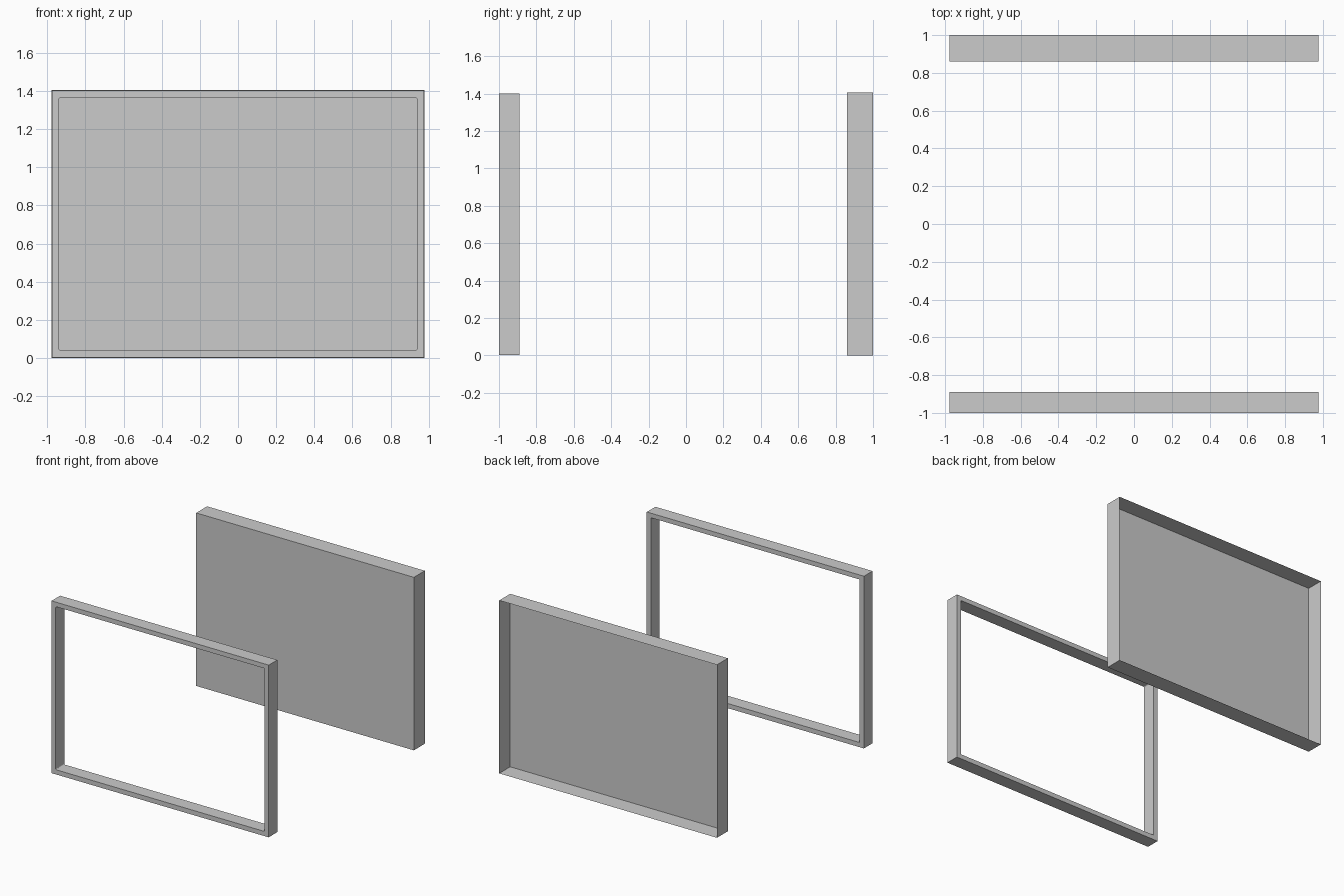
import bpy
import bmesh
from math import sin, cos, pi

if "Cube" in bpy.data.objects:
    bpy.data.objects.remove(bpy.data.objects["Cube"], do_unlink=True)

grey = bpy.data.materials.new("plain_grey")
grey.use_nodes = True
colour = (0.6, 0.6, 0.6, 1)
grey.diffuse_color = colour
grey.node_tree.nodes["Principled BSDF"].inputs["Base Color"].default_value = colour


def add_object(name, bm):
    mesh = bpy.data.meshes.new(name)
    bm.to_mesh(mesh)
    bm.free()
    mesh.materials.append(grey)
    obj = bpy.data.objects.new(name, mesh)
    bpy.context.collection.objects.link(obj)
    return obj


def rounded_loop(bm, half_x, z0, z1, radius, y, steps=4):
    """Ring of vertices around a rectangle with rounded corners."""
    ring = []
    corners = [(1, z1, -1), (-1, z1, -1), (-1, z0, 1), (1, z0, 1)]
    for quarter, (side, z, inward) in enumerate(corners):
        for i in range(steps + 1):
            a = (quarter + i / steps) * pi / 2
            ring.append(bm.verts.new((side * (half_x - radius) + radius * cos(a), y,
                                      z + inward * radius + radius * sin(a))))
    return ring


# Front frame: solid border around an opening with slightly rounded corners
bm = bmesh.new()
loops = []
for half_x, z0, z1, radius, y in [
    (0.976, 0.003, 1.402, 0.001, -1.0),
    (0.976, 0.003, 1.402, 0.001, -0.89),
    (0.938, 0.041, 1.365, 0.008, -0.89),
    (0.938, 0.041, 1.365, 0.008, -1.0),
]:
    loops.append(rounded_loop(bm, half_x, z0, z1, radius, y))
count = len(loops[0])
for k in range(4):
    a, b = loops[k], loops[(k + 1) % 4]
    for i in range(count):
        j = (i + 1) % count
        bm.faces.new((a[i], a[j], b[j], b[i]))
bmesh.ops.recalc_face_normals(bm, faces=bm.faces)
add_object("front_frame", bm)

# Rear tray: shallow thin-walled box with its panel in front and its back open
bm = bmesh.new()
bmesh.ops.create_cube(bm, size=1)
for v in bm.verts:
    v.co = (v.co.x * 1.956, 0.93 + v.co.y * 0.14, (v.co.z + 0.5) * 1.405)
back = [f for f in bm.faces if f.normal.y > 0.9]
bmesh.ops.delete(bm, geom=back, context='FACES_ONLY')
add_object("rear_tray", bm)
